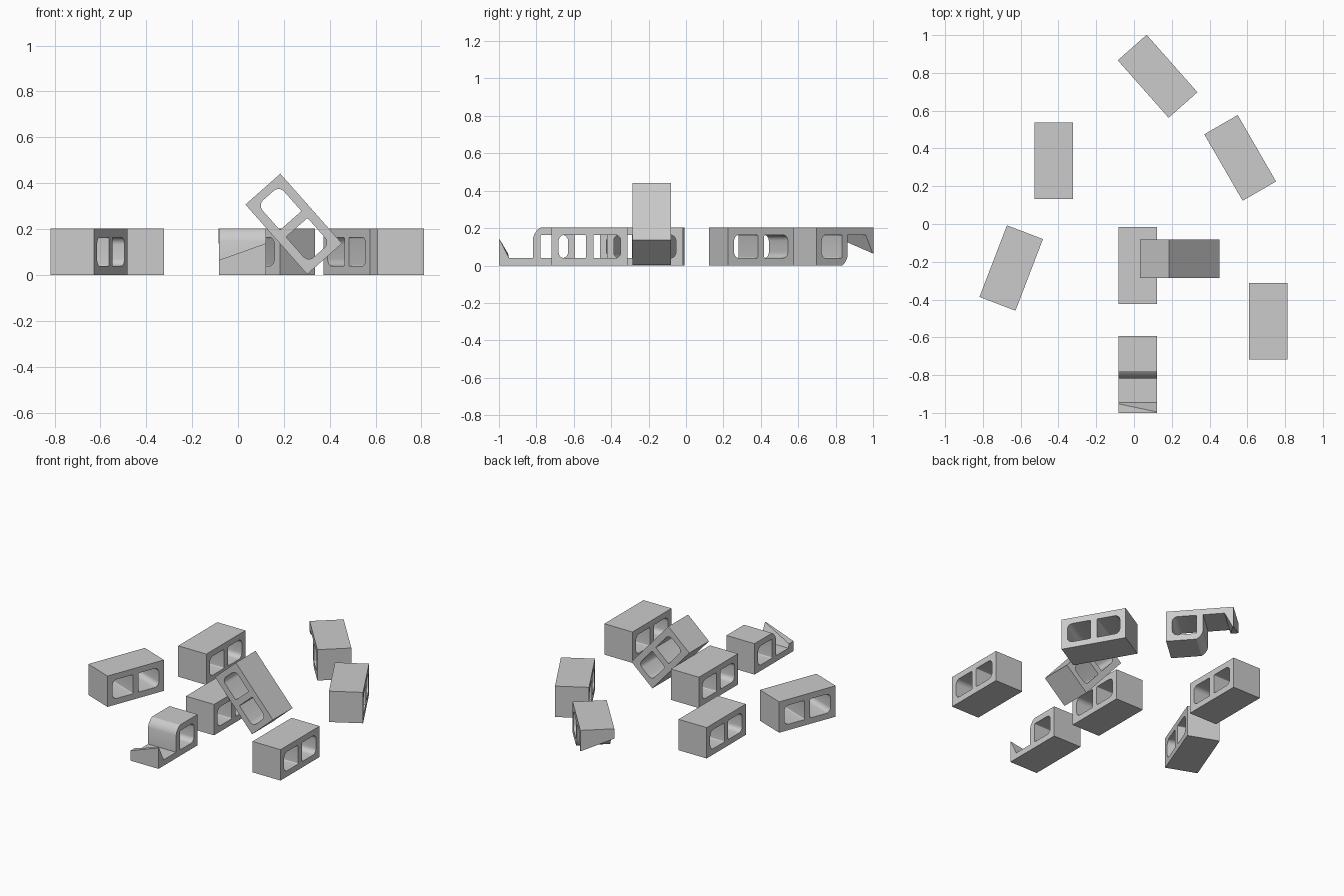
import bpy, bmesh, math
from mathutils import Matrix, Vector

if "Cube" in bpy.data.objects:
    bpy.data.objects.remove(bpy.data.objects["Cube"])

W, L, H = 0.102, 0.203, 0.1015      # half width, half length, half height
WALL, WEB, SLAB = 0.037, 0.02, 0.0625   # end wall, half web, half hole height


def hole(side, r_out=0.032, r_in=0.006, n=6):
    """Hole outline in (y, z): generous corners outside, tight corners at the web."""
    a, b = WEB, L - WALL
    pts = []
    for cy, cz, r, start in ((b, SLAB, r_out, 0), (a, SLAB, r_in, 90),
                             (a, -SLAB, r_in, 180), (b, -SLAB, r_out, 270)):
        oy = cy - r if cy == b else cy + r
        oz = cz - r if cz > 0 else cz + r
        for i in range(n + 1):
            t = math.radians(start + 90 * i / n)
            pts.append((side * (oy + r * math.cos(t)), oz + r * math.sin(t)))
    return pts


def make_block(name, outlines, matrix, chipped=False):
    bm = bmesh.new()
    edges = []
    for pts in outlines:
        vs = [bm.verts.new((-W, y, z)) for y, z in pts]
        edges += [bm.edges.new((vs[i - 1], vs[i])) for i in range(len(vs))]
    bmesh.ops.triangle_fill(bm, edges=edges, use_beauty=True, normal=(-1, 0, 0))
    ext = bmesh.ops.extrude_face_region(bm, geom=bm.faces[:], use_keep_orig=True)
    for v in ext["geom"]:
        if isinstance(v, bmesh.types.BMVert):
            v.co.x = W
    if chipped:
        # slanted remnant of the broken end wall
        for v in bm.verts:
            if v.co.x < 0 and v.co.y < -L + 0.01 and v.co.z > -H + 0.05:
                if v.co.y > -L + 0.002:
                    v.co.y = -L + 0.048
                v.co.z = -H + 0.065
    bmesh.ops.recalc_face_normals(bm, faces=bm.faces[:])
    me = bpy.data.meshes.new(name)
    bm.to_mesh(me)
    bm.free()
    ob = bpy.data.objects.new(name, me)
    bpy.context.collection.objects.link(ob)
    ob.matrix_world = matrix
    bpy.ops.object.select_all(action='DESELECT')
    ob.select_set(True)
    bpy.context.view_layer.objects.active = ob
    bpy.ops.object.shade_smooth_by_angle(angle=math.radians(30))


def place(x, y, deg=0):
    return Matrix.Translation((x, y, H)) @ Matrix.Rotation(math.radians(deg), 4, 'Z')


box = [(-L, -H), (L, -H), (L, H), (-L, H)]
whole = [box, hole(1), hole(-1)]
# broken block: one cell open, chipped web top, stub of end wall
broken = [[(-L, -H), (L, -H), (L, H), (0.02, H), (0.003, H - 0.011),
           (-0.014, H - 0.035), (-WEB, H - 0.055), (-WEB, -SLAB),
           (-L + 0.054, -SLAB), (-L + 0.005, -H + 0.138), (-L, -H + 0.138)], hole(1)]

# whole blocks lying flat
for i, (x, y, a) in enumerate([(0.02, -0.22, 0), (0.71, -0.515, 0), (-0.425, 0.335, 0),
                               (-0.65, -0.233, -21), (0.562, 0.35, 30)]):
    make_block(f"block_{i + 1}", whole, place(x, y, a))

# block leaning on the centre one
u = Vector((0.663, 0, -0.749))
v = Vector((0, 1, 0))
lean = Matrix((v, u, v.cross(u))).transposed().to_4x4()
make_block("leaning_block", whole, Matrix.Translation((0.243, -0.183, 0.222)) @ lean)

# broken blocks, the second one upside down
make_block("broken_block", broken, place(0.02, -0.797), True)
make_block("upturned_broken_block", broken,
           place(0.125, 0.782, 221.5) @ Matrix.Rotation(math.pi, 4, 'Y'), True)
